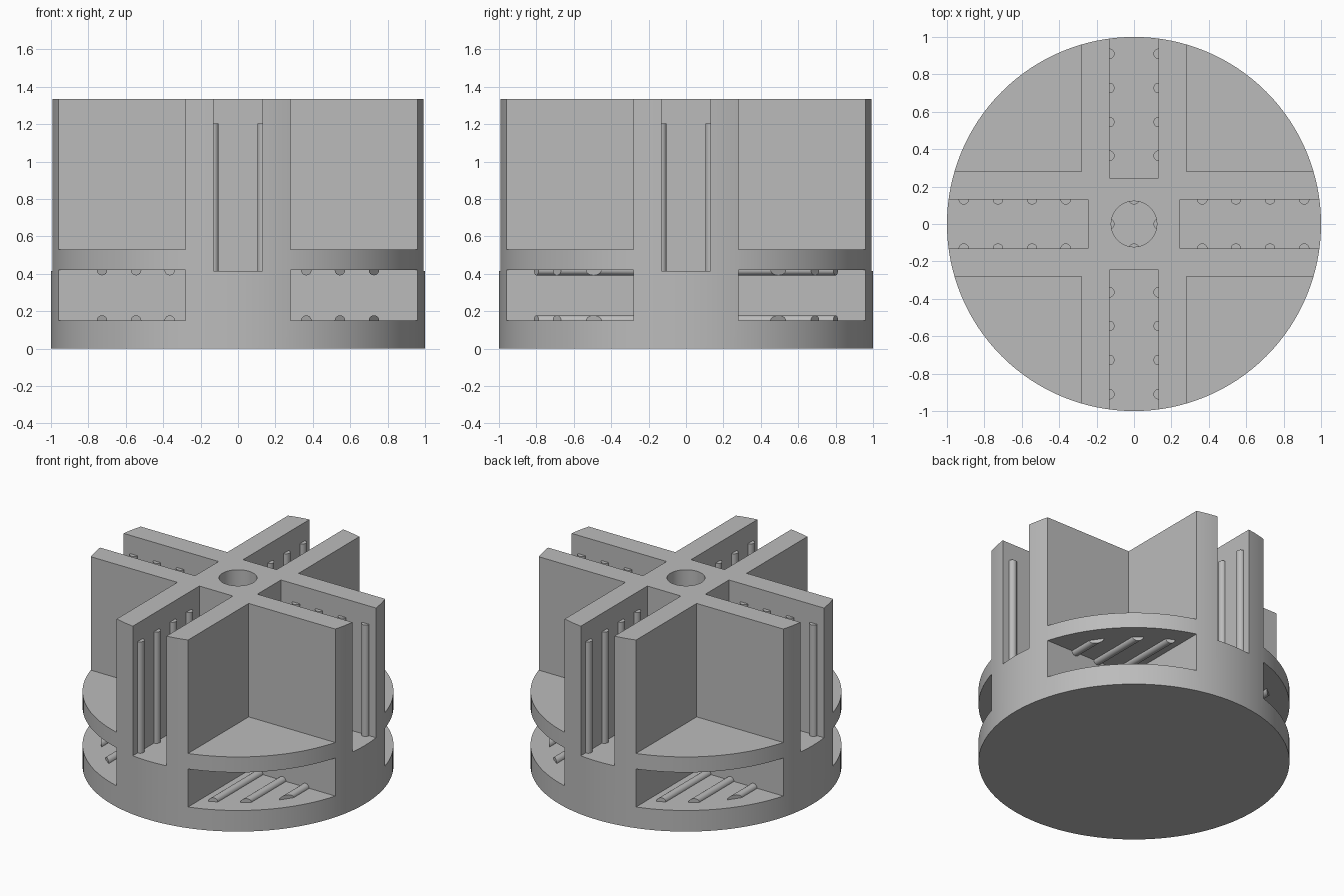
import bpy, bmesh, math
from mathutils import Matrix

if "Cube" in bpy.data.objects:
    bpy.data.objects.remove(bpy.data.objects["Cube"])

R, TOP = 1.0, 1.335
SLOT, SLOT_IN, SLOT_Z = 0.132, 0.245, 0.415   # slot half width, inner end, floor
ARM = 0.28                                    # half width of the cross arms
RIB_R, RIB_TOP = 0.028, 1.205
POCKET = (0.15, 0.42)                         # pocket floor and ceiling
SHELF = 0.53                                  # top of the quarter shelves
RIBS = (0.365, 0.545, 0.727, 0.91)

grey = bpy.data.materials.new("light grey")
grey.diffuse_color = (0.5, 0.5, 0.5, 1)
grey.use_nodes = True
grey.node_tree.nodes["Principled BSDF"].inputs["Base Color"].default_value = grey.diffuse_color


def box(bm, lo, hi):
    size = [b - a for a, b in zip(lo, hi)]
    mid = [(a + b) / 2 for a, b in zip(lo, hi)]
    bmesh.ops.create_cube(bm, size=1, matrix=Matrix.Translation(mid) @ Matrix.Diagonal((*size, 1)))


def rod(bm, x, y, z0, z1, r, n=24):
    m = Matrix.Translation((x, y, (z0 + z1) / 2))
    return bmesh.ops.create_cone(bm, cap_ends=True, segments=n, radius1=r, radius2=r,
                                 depth=z1 - z0, matrix=m)["verts"]


def finish(name, bm):
    bmesh.ops.recalc_face_normals(bm, faces=bm.faces)
    me = bpy.data.meshes.new(name)
    bm.to_mesh(me)
    bm.free()
    me.materials.append(grey)
    ob = bpy.data.objects.new(name, me)
    bpy.context.collection.objects.link(ob)
    return ob


# solid drum
bm = bmesh.new()
rod(bm, 0, 0, 0, TOP, R, 128)
holder = finish("rotary_holder", bm)

# cutters: corner openings, pockets, radial slots, centre bore
bm = bmesh.new()
for sx in (-1, 1):
    for sy in (-1, 1):
        for z0, z1 in (POCKET, (SHELF, 2)):
            xs, ys = sorted((sx * ARM, sx * 1.5)), sorted((sy * ARM, sy * 1.5))
            box(bm, (xs[0], ys[0], z0), (xs[1], ys[1], z1))
for s in (-1, 1):
    a, b = sorted((s * SLOT_IN, s * 1.5))
    box(bm, (a, -SLOT, SLOT_Z), (b, SLOT, 2))
    box(bm, (-SLOT, a, SLOT_Z), (SLOT, b, 2))
rod(bm, 0, 0, SLOT_Z, 2, 0.122, 64)
cutter = finish("opening_cutter", bm)

# ribs on slot walls, in the bore, and on pocket floors and ceilings
bm = bmesh.new()
for s in (-1, 1):
    for p in (0, *RIBS, *[-r for r in RIBS]):
        rod(bm, s * SLOT, p, SLOT_Z - 0.03, RIB_TOP, RIB_R)
        rod(bm, p, s * SLOT, SLOT_Z - 0.03, RIB_TOP, RIB_R)
    for x in RIBS[:3]:
        for sx in (-1, 1):
            for z in POCKET:
                for v in rod(bm, 0, 0, 0, 1, RIB_R):
                    vx = sx * x + v.co.x
                    # outer ends follow a circle inside the rim
                    y = math.sqrt(0.88 ** 2 - vx ** 2) if v.co.z > 0.5 else ARM - 0.04
                    v.co = (vx, s * y, z + v.co.y)
ribs = finish("ribs", bm)

# cut the openings, then fuse the ribs
bpy.context.view_layer.objects.active = holder
holder.select_set(True)
for tool, op in ((cutter, "DIFFERENCE"), (ribs, "UNION")):
    mod = holder.modifiers.new(op.lower(), "BOOLEAN")
    mod.object, mod.operation, mod.solver = tool, op, "EXACT"
    bpy.ops.object.modifier_apply(modifier=mod.name)
    bpy.data.objects.remove(tool)
bpy.ops.object.shade_smooth_by_angle(angle=math.radians(30))
